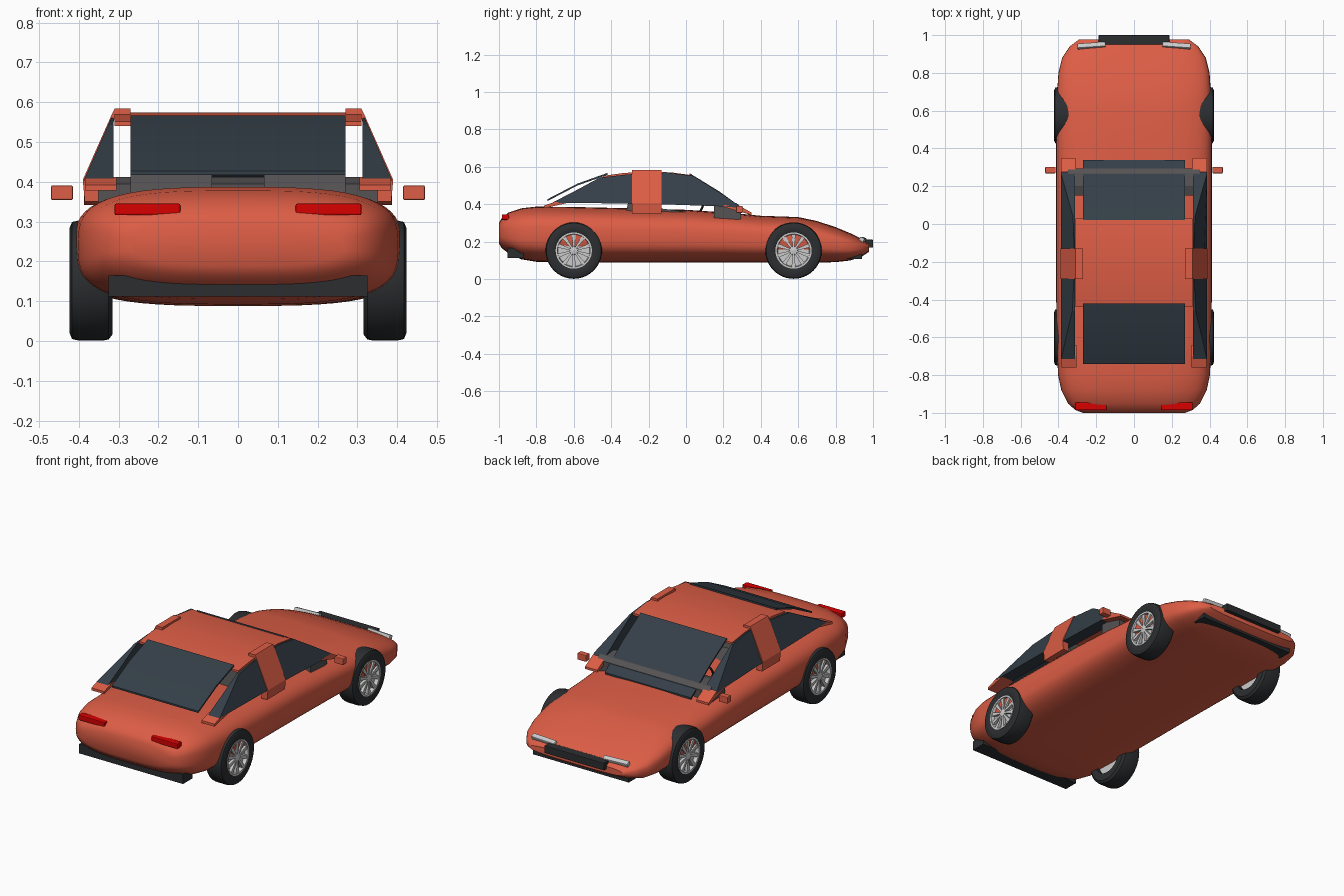
import bpy, bmesh, math
from mathutils import Vector, Matrix

if "Cube" in bpy.data.objects:
    bpy.data.objects.remove(bpy.data.objects["Cube"])


def material(name, col):
    m = bpy.data.materials.new(name)
    m.diffuse_color = (*col, 1)
    m.use_nodes = True
    m.node_tree.nodes["Principled BSDF"].inputs["Base Color"].default_value = m.diffuse_color
    return m


RED = material("paint", (0.72, 0.11, 0.06))
GLASS = material("glass", (0.035, 0.05, 0.065))
BLACK = material("rubber", (0.025, 0.027, 0.03))
GREY = material("interior", (0.09, 0.085, 0.085))
SILVER = material("alloy", (0.65, 0.65, 0.65))
LAMP_RED = material("tail_lens", (0.7, 0.0, 0.0))
LAMP_WHITE = material("head_lens", (0.85, 0.87, 0.85))


def finish(name, bm, mat, smooth=None, bevel=0):
    bmesh.ops.recalc_face_normals(bm, faces=bm.faces)
    me = bpy.data.meshes.new(name)
    bm.to_mesh(me)
    bm.free()
    ob = bpy.data.objects.new(name, me)
    bpy.context.collection.objects.link(ob)
    me.materials.append(mat)
    if bevel:
        b = ob.modifiers.new("bevel", "BEVEL")
        b.width, b.segments = bevel, 2
    if smooth:
        bpy.ops.object.select_all(action='DESELECT')
        ob.select_set(True)
        bpy.context.view_layer.objects.active = ob
        bpy.ops.object.shade_smooth_by_angle(angle=math.radians(smooth))
    return ob


def loft(rings, closed=False):
    bm = bmesh.new()
    vs = [[bm.verts.new(p) for p in r] for r in rings]
    n = len(vs[0])
    count = len(vs) if closed else len(vs) - 1
    for i in range(count):
        a, b = vs[i], vs[(i + 1) % len(vs)]
        for j in range(n):
            k = (j + 1) % n
            bm.faces.new((a[j], a[k], b[k], b[j]))
    if not closed:
        bm.faces.new(vs[0])
        bm.faces.new(vs[-1])
    return bm


def prism(name, pts, a, b, mat, axis="x", smooth=None):
    # extrude a 2D outline along x (points are y,z) or along y (points are x,z)
    place = (lambda t, p: (t, p[0], p[1])) if axis == "x" else (lambda t, p: (p[0], t, p[1]))
    return finish(name, loft([[place(t, p) for p in pts] for t in (a, b)]), mat, smooth)


def box(name, lo, hi, mat, bevel=0, rot=None):
    lo, hi = Vector(lo), Vector(hi)
    bm = bmesh.new()
    bmesh.ops.create_cube(bm, size=1)
    bmesh.ops.scale(bm, vec=hi - lo, verts=bm.verts)
    if rot:
        bmesh.ops.rotate(bm, matrix=rot, verts=bm.verts)
    bmesh.ops.translate(bm, vec=(lo + hi) / 2, verts=bm.verts)
    return finish(name, bm, mat, bevel=bevel)


def sheet(path, t):
    # thin closed outline below an open path
    return path + [(y, z - t) for y, z in reversed(path)]


# body shell: rounded-box sections along y (y, half width, bottom, top)
stations = [(-1.0, .27, .19, .30), (-.985, .31, .165, .325), (-.95, .35, .138, .355),
            (-.88, .385, .105, .378), (-.8, .402, .092, .387), (-.6, .411, .088, .385),
            (-.3, .412, .088, .378), (0, .412, .088, .37), (.25, .412, .088, .353),
            (.4, .412, .088, .338), (.6, .41, .088, .331), (.7, .407, .088, .31),
            (.8, .40, .09, .277), (.88, .38, .099, .244), (.94, .34, .12, .215),
            (.978, .29, .145, .187)]
rings = []
for y, w, zb, zt in stations:
    ring = []
    for i in range(56):
        a = math.tau * i / 56
        c, s = math.cos(a), math.sin(a)
        ring.append((w * math.copysign(abs(c) ** (2 / 3.2), c), y,
                     (zb + zt) / 2 + (zt - zb) / 2 * math.copysign(abs(s) ** (2 / 3.2), s)))
    rings.append(ring)
finish("body_shell", loft(rings), RED, 40)

# roof and front / rear glass
prism("roof", sheet([(-.44, .552), (-.33, .567), (-.2, .574), (-.08, .57), (.03, .555)], .012),
      -.31, .31, RED, smooth=30)
prism("rear_glass", sheet([(-.74, .427), (-.58, .51), (-.42, .567)], .01), -.27, .27, GLASS, smooth=30)
prism("windshield", sheet([(.02, .565), (.18, .467), (.34, .35)], .01), -.27, .27, GLASS, smooth=30)

# dashboard, steering wheel
prism("dashboard", [(.15, .31), (.15, .395), (.2, .412), (.27, .405), (.295, .385), (.295, .32)],
      -.35, .35, GREY)
wheel_bm_rings = []
tilt = Matrix.Rotation(math.radians(65), 3, 'X')
for i in range(28):
    a = math.tau * i / 28
    wheel_bm_rings.append([tilt @ Vector(((.06 + .006 * math.cos(b)) * math.cos(a),
                           (.06 + .006 * math.cos(b)) * math.sin(a), .006 * math.sin(b)))
                           + Vector((-.17, .09, .39)) for b in [math.tau * j / 8 for j in range(8)]])
finish("steering_wheel", loft(wheel_bm_rings, True), BLACK, 40)


def wheel(name, s, y):
    centre = Vector((0, y, .152))

    def lathe(part, profile, mat):
        rs = []
        for i in range(40):
            a = math.tau * i / 40
            rs.append([centre + Vector((s * x, r * math.cos(a), r * math.sin(a))) for x, r in profile])
        finish(name + part, loft(rs, True), mat, 35)

    lathe("_tyre", [(.315, .095), (.315, .135), (.325, .148), (.34, .151), (.40, .151),
                    (.417, .147), (.424, .13), (.424, .105), (.418, .094)], BLACK)
    lathe("_rim", [(.34, .001), (.34, .097), (.422, .097), (.422, .088), (.402, .084), (.402, .001)], SILVER)
    lathe("_hub", [(.40, .001), (.40, .024), (.418, .02), (.421, .001)], SILVER)
    # ten tapered spokes
    bm = bmesh.new()
    for k in range(10):
        res = bmesh.ops.create_cube(bm, size=1)["verts"]
        for v in res:
            wide = .022 if v.co.z > 0 else .009
            v.co = Vector((s * (.41 + v.co.x * .016), v.co.y * wide, .053 + v.co.z * .074))
        bmesh.ops.rotate(bm, matrix=Matrix.Rotation(math.tau * k / 10, 3, 'X'), verts=res)
        bmesh.ops.translate(bm, vec=centre, verts=res)
    finish(name + "_spokes", bm, SILVER)


for s, side in ((1, "right"), (-1, "left")):
    wheel("rear_wheel_" + side, s, -.6)
    wheel("front_wheel_" + side, s, .575)

    # side glass: upright inner face, outer face leaning inward
    outline = [(-.715, .408), (-.58, .478), (-.46, .543), (-.3, .56), (-.1, .569), (.04, .551),
               (.16, .475), (.27, .402), (.29, .38), (.2, .388), (-.2, .402)]
    outer = [(s * max(.318, .387 - max(0, z - .405) * .44), y, z) for y, z in outline]
    inner = [(s * .313, y, z) for y, z in outline]
    finish("side_glass_" + side, loft([inner, outer]), GLASS)

    # pillars: middle post and the feet of the front and rear posts
    prism("middle_pillar_" + side, [(s * x, z) for x, z in
          [(.385, .35), (.39, .405), (.316, .572), (.31, .584), (.27, .584), (.27, .57),
           (.31, .56), (.35, .41), (.35, .35)]], -.29, -.13, RED, "y")
    prism("front_pillar_foot_" + side, [(.2, .395), (.28, .395), (.35, .355), (.35, .342), (.2, .385)],
          s * .31, s * .387, RED)
    prism("rear_pillar_foot_" + side, [(-.76, .378), (-.76, .392), (-.70, .412), (-.64, .405)],
          s * .305, s * .385, RED)

    # seats
    prism("seat_" + side, [(-.32, .36), (-.29, .50), (-.26, .51), (-.23, .49), (-.2, .385),
                           (0, .36), (0, .30), (-.3, .30)], s * .065, s * .27, GREY)

    # mirrors and lamps
    box("mirror_" + side, *[(min(s * .415, s * .47), .268, .354), (max(s * .415, s * .47), .302, .391)],
        RED, .004)
    box("tail_lamp_" + side, (min(s * .145, s * .31), -.985, .316), (max(s * .145, s * .31), -.945, .345),
        LAMP_RED, .004)
    rot = Matrix.Rotation(math.radians(-4 * s), 3, 'Z') @ Matrix.Rotation(math.radians(-25), 3, 'X')
    box("head_lamp_" + side, (min(s * .15, s * .30), .93, .195), (max(s * .15, s * .30), .957, .223),
        LAMP_WHITE, .005, rot)

# bumpers
box("front_grille", (-.187, .95, .168), (.187, 1.0, .21), BLACK, .003)
box("rear_bumper", (-.325, -.955, .112), (.325, -.87, .165), BLACK)
box("front_lower_bumper", (-.30, .86, .108), (.30, .94, .14), BLACK)
